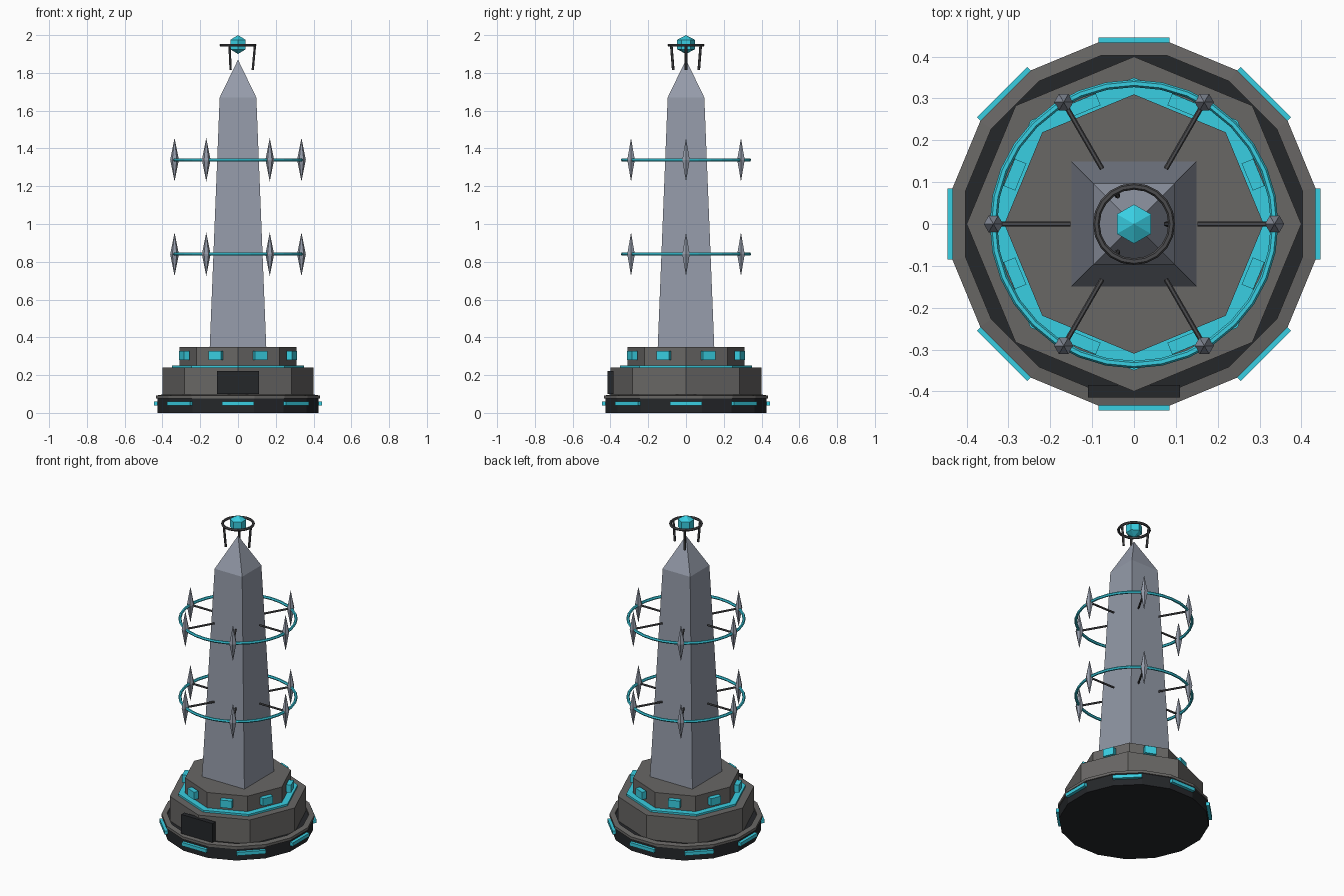
import bpy, math
from mathutils import Vector

if "Cube" in bpy.data.objects:
    bpy.data.objects.remove(bpy.data.objects["Cube"])


def mat(name, rgb):
    m = bpy.data.materials.new(name)
    m.diffuse_color = (*rgb, 1)
    m.use_nodes = True
    m.node_tree.nodes["Principled BSDF"].inputs["Base Color"].default_value = m.diffuse_color
    return m


CYAN = mat("cyan_glow", (0.04, 0.62, 0.76))
STONE = mat("warm_stone", (0.14, 0.135, 0.13))
BLACK = mat("black_stone", (0.018, 0.02, 0.023))
STEEL = mat("pale_steel", (0.30, 0.33, 0.40))
DARK = mat("dark_metal", (0.07, 0.07, 0.075))


def lathe(name, profile, sides, m, at=(0, 0, 0), turn=0.0, closed=False):
    """Spin (radius, z) points round z; radius 0 makes a pole."""
    verts, rings, faces = [], [], []
    for r, z in profile:
        n = 1 if r == 0 else sides
        rings.append(list(range(len(verts), len(verts) + n)))
        for i in range(n):
            a = turn + math.tau * i / sides
            verts.append((r * math.cos(a), r * math.sin(a), z))
    pairs = list(zip(rings, rings[1:]))
    if closed:
        pairs.append((rings[-1], rings[0]))
    for lo, hi in pairs:
        for i in range(sides):
            j = (i + 1) % sides
            if len(lo) == 1:
                faces.append((lo[0], hi[j], hi[i]))
            elif len(hi) == 1:
                faces.append((lo[i], lo[j], hi[0]))
            else:
                faces.append((lo[i], lo[j], hi[j], hi[i]))
    if not closed:
        if len(rings[0]) > 1:
            faces.append(rings[0][::-1])
        if len(rings[-1]) > 1:
            faces.append(rings[-1])
    me = bpy.data.meshes.new(name)
    me.from_pydata(verts, [], faces)
    me.materials.append(m)
    ob = bpy.data.objects.new(name, me)
    ob.location = at
    bpy.context.collection.objects.link(ob)
    return ob


def prism(name, r, z0, z1, sides, m, turn=0.0):
    return lathe(name, [(r, z0), (r, z1)], sides, m, turn=turn)


def torus(name, R, r, z, segs, m):
    prof = [(R + r * math.cos(math.tau * k / 6), r * math.sin(math.tau * k / 6)) for k in range(6)]
    return lathe(name, prof, segs, m, at=(0, 0, z), closed=True)


def block(name, radius, angle, z, size, m):
    """Box facing outward at an angle; size = (depth, width, height)."""
    bpy.ops.mesh.primitive_cube_add(
        size=1, location=(radius * math.cos(angle), radius * math.sin(angle), z), rotation=(0, 0, angle))
    ob = bpy.context.object
    ob.name, ob.scale = name, size
    ob.data.materials.append(m)


def rod(name, a, b, r, m):
    a, b = Vector(a), Vector(b)
    ob = lathe(name, [(r, 0), (r, (b - a).length)], 6, m, at=a)
    ob.rotation_mode = 'QUATERNION'
    ob.rotation_quaternion = (b - a).to_track_quat('Z', 'Y')


def polar(r, a, z):
    return (r * math.cos(a), r * math.sin(a), z)


# Stepped base: dark disc with a rim, then two octagonal tiers
half16 = math.pi / 16
prism("base_disc", 0.435, 0, 0.085, 16, BLACK, half16)
lathe("base_rim", [(0.41, 0.075), (0.442, 0.075), (0.442, 0.092), (0.41, 0.097)], 16, STONE,
      turn=half16, closed=True)
prism("middle_tier", 0.40, 0.08, 0.24, 8, STONE)
prism("tier_trim", 0.35, 0.236, 0.252, 8, CYAN)
prism("upper_tier", 0.31, 0.24, 0.35, 8, STONE)

# Glowing strips and windows, front panel
for i in range(8):
    a = math.tau * i / 8
    block(f"base_strip_{i}", 0.436, a, 0.05, (0.02, 0.17, 0.022), CYAN)
    block(f"tier_window_{i}", 0.308, a + math.pi / 8, 0.303, (0.03, 0.07, 0.048), CYAN)
block("front_panel", 0.40, -math.pi / 2, 0.16, (0.03, 0.22, 0.122), BLACK)

# Tapered square obelisk with pyramid tip
q = math.sqrt(2)
lathe("obelisk", [(0.15 * q, 0.34), (0.097 * q, 1.67), (0, 1.87)], 4, STEEL, turn=math.pi / 4)

# Two orbit rings carrying six crystals on spokes
for level, z in (("lower", 0.84), ("upper", 1.34)):
    torus(f"{level}_orbit_ring", 0.336, 0.009, z, 32, CYAN)
    for i in range(6):
        a = math.tau * i / 6
        lathe(f"{level}_crystal_{i}", [(0, -0.115), (0.023, 0), (0, 0.115)], 6, STEEL,
              at=polar(0.336, a, z), turn=a)
        rod(f"{level}_spoke_{i}", polar(0.152, a, z), polar(0.336, a, z), 0.006, DARK)

# Beacon orb inside a halo on three legs
lathe("beacon_orb", [(0, -0.05), (0.047, -0.025), (0.047, 0.025), (0, 0.05)], 6, CYAN,
      at=(0, 0, 1.95), turn=math.pi / 6)
torus("halo_ring", 0.09, 0.008, 1.947, 20, DARK)
for i in range(3):
    a = math.tau * i / 3
    rod(f"halo_leg_{i}", polar(0.078, a, 1.815), polar(0.09, a, 1.947), 0.007, DARK)
